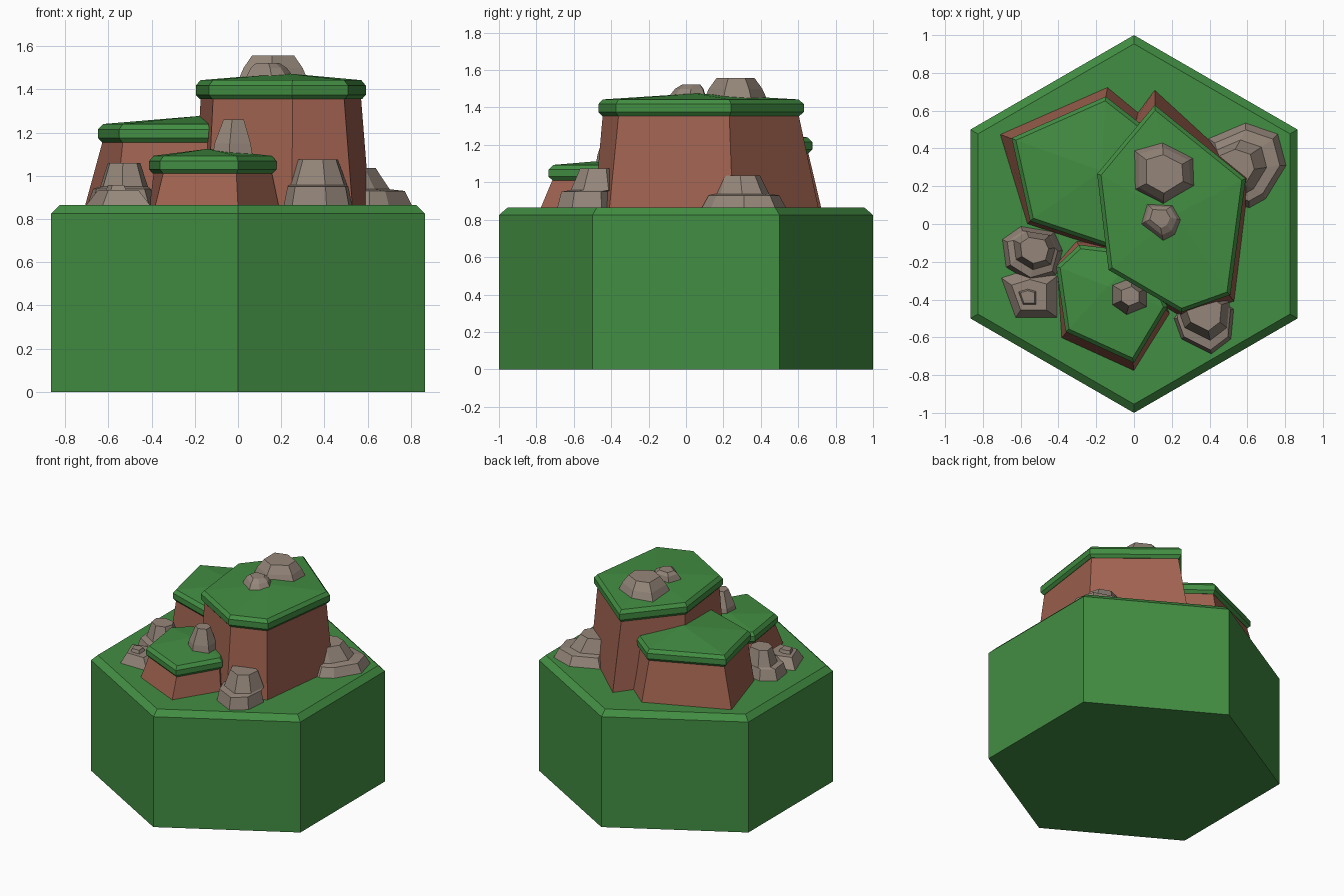
import bpy, bmesh, math
from mathutils import Vector


def material(name, rgb):
    m = bpy.data.materials.new(name)
    m.diffuse_color = (*rgb, 1)
    return m


GRASS = material("grass green", (0.055, 0.27, 0.055))
EARTH = material("cliff brown", (0.35, 0.122, 0.08))
STONE = material("rock grey", (0.30, 0.24, 0.195))


def loft(name, rings, mat, apex=None):
    """Skin a stack of equal-count rings, closing both ends."""
    bm = bmesh.new()
    vs = [[bm.verts.new(p) for p in ring] for ring in rings]
    n = len(vs[0])
    for a, b in zip(vs, vs[1:]):
        for i in range(n):
            j = (i + 1) % n
            bm.faces.new((a[i], a[j], b[j], b[i]))
    bm.faces.new(vs[0][::-1])
    if apex:
        tip = bm.verts.new(apex)
        for i in range(n):
            bm.faces.new((vs[-1][i], vs[-1][(i + 1) % n], tip))
    else:
        bm.faces.new(vs[-1])
    bmesh.ops.recalc_face_normals(bm, faces=bm.faces)
    me = bpy.data.meshes.new(name)
    bm.to_mesh(me)
    bm.free()
    me.materials.append(mat)
    ob = bpy.data.objects.new(name, me)
    bpy.context.collection.objects.link(ob)
    return ob


def inset(pts, d, z):
    """Counter-clockwise outline moved inward by d, at height z."""
    out = []
    n = len(pts)
    for i in range(n):
        p = Vector(pts[i])
        e1 = (p - Vector(pts[i - 1])).normalized()
        e2 = (Vector(pts[(i + 1) % n]) - p).normalized()
        n1, n2 = Vector((-e1.y, e1.x)), Vector((-e2.y, e2.x))
        q = p + (n1 + n2) * (d / (1 + n1.dot(n2)))
        out.append((q.x, q.y, z))
    return out


def plateau(name, foot, cap, z0, z1, apex):
    """Tapered cliff with a rounded, slightly domed grass cap."""
    loft(name + "_cliff", [[(x, y, 0.855) for x, y in foot],
                           inset(cap, 0.022, z0 + 0.02)], EARTH)
    loft(name + "_grass_cap", [inset(cap, 0.017, z0), inset(cap, 0, z0 + 0.02),
                               inset(cap, 0, z1 - 0.025), inset(cap, 0.02, z1)],
         GRASS, apex)


def rock(name, base, levels):
    """Stepped rock: each level is (scale, dx, dy, z) of the base outline."""
    cx = (min(p[0] for p in base) + max(p[0] for p in base)) / 2
    cy = (min(p[1] for p in base) + max(p[1] for p in base)) / 2
    loft(name, [[(cx + (x - cx) * s + dx, cy + (y - cy) * s + dy, z) for x, y in base]
                for s, dx, dy, z in levels], STONE)


# hexagonal ground tile with a chamfered top edge
hexagon = [(math.cos(math.radians(30 + 60 * i)), math.sin(math.radians(30 + 60 * i)))
           for i in range(6)]
loft("ground_tile", [inset(hexagon, 0, 0), inset(hexagon, 0, 0.825),
                     inset(hexagon, 0.04, 0.865)], GRASS)

# three plateaus
plateau("tall_plateau",
        [(0.11, 0.71), (-0.2, 0.29), (-0.14, -0.26), (0.25, -0.49), (0.53, -0.41), (0.61, 0.25)],
        [(0.11, 0.63), (-0.195, 0.265), (-0.135, -0.243), (0.25, -0.468), (0.51, -0.375), (0.592, 0.24)],
        1.355, 1.443, (0.22, 0.05, 1.475))
plateau("left_plateau",
        [(-0.14, 0.725), (-0.71, 0.475), (-0.565, 0.0), (-0.1, -0.15), (0.12, 0.51)],
        [(-0.15, 0.675), (-0.648, 0.455), (-0.55, 0.015), (-0.1, -0.135), (0.1, 0.48)],
        1.155, 1.24, (-0.17, 0.28, 1.278))
plateau("front_plateau",
        [(-0.305, -0.09), (-0.41, -0.21), (-0.385, -0.605), (0.0, -0.78), (0.19, -0.475), (0.05, -0.12)],
        [(-0.29, -0.11), (-0.412, -0.225), (-0.362, -0.57), (0.0, -0.735), (0.178, -0.44), (0.05, -0.15)],
        1.01, 1.093, (-0.14, -0.33, 1.125))

# rocks around the cliffs
rock("back_right_rock",
     [(0.39, 0.455), (0.59, 0.54), (0.765, 0.48), (0.81, 0.31), (0.7, 0.13), (0.61, 0.08), (0.42, 0.15)],
     [(1, 0, 0, 0.855), (0.82, 0, 0, 0.93), (0.63, -0.03, -0.01, 0.938), (0.46, -0.06, -0.02, 1.037)])
rock("front_right_rock",
     [(0.21, -0.50), (0.25, -0.61), (0.41, -0.69), (0.515, -0.61), (0.53, -0.45), (0.43, -0.385), (0.29, -0.39)],
     [(1, 0, 0, 0.855), (0.88, 0, 0.005, 0.95), (0.84, 0, 0.05, 0.958), (0.58, 0, 0.06, 1.075)])
rock("left_rock",
     [(-0.70, -0.08), (-0.6, -0.01), (-0.42, -0.04), (-0.375, -0.14), (-0.41, -0.27), (-0.55, -0.31), (-0.68, -0.23)],
     [(1, 0, 0, 0.855), (0.82, 0, 0, 0.94), (0.68, 0.01, 0.02, 0.95), (0.46, 0.01, 0.02, 1.06)])
rock("front_left_rock",
     [(-0.71, -0.28), (-0.63, -0.5), (-0.4, -0.5), (-0.4, -0.27), (-0.55, -0.23)],
     [(1, 0, 0, 0.855), (0.6, 0, -0.01, 0.935), (0.3, -0.01, -0.02, 0.935), (0.24, -0.01, -0.02, 0.957)])

# rocks on the caps
rock("front_plateau_rock",
     [(-0.12, -0.43), (-0.04, -0.485), (0.07, -0.44), (0.07, -0.34), (-0.01, -0.28), (-0.12, -0.32)],
     [(1, 0, 0, 1.08), (0.88, 0, 0, 1.15), (0.5, 0.005, 0, 1.26)])
rock("summit_rock",
     [(0.0, 0.39), (0.0, 0.18), (0.155, 0.095), (0.325, 0.2), (0.315, 0.35), (0.15, 0.435)],
     [(1, 0, 0, 1.44), (0.84, 0, 0, 1.5), (0.6, 0, 0, 1.557)])
rock("small_summit_rock",
     [(0.04, 0.0), (0.155, -0.09), (0.22, -0.06), (0.255, 0.02), (0.21, 0.1), (0.07, 0.105)],
     [(1, 0, 0, 1.46), (0.78, -0.005, 0.01, 1.5), (0.5, -0.01, 0.02, 1.522)])
